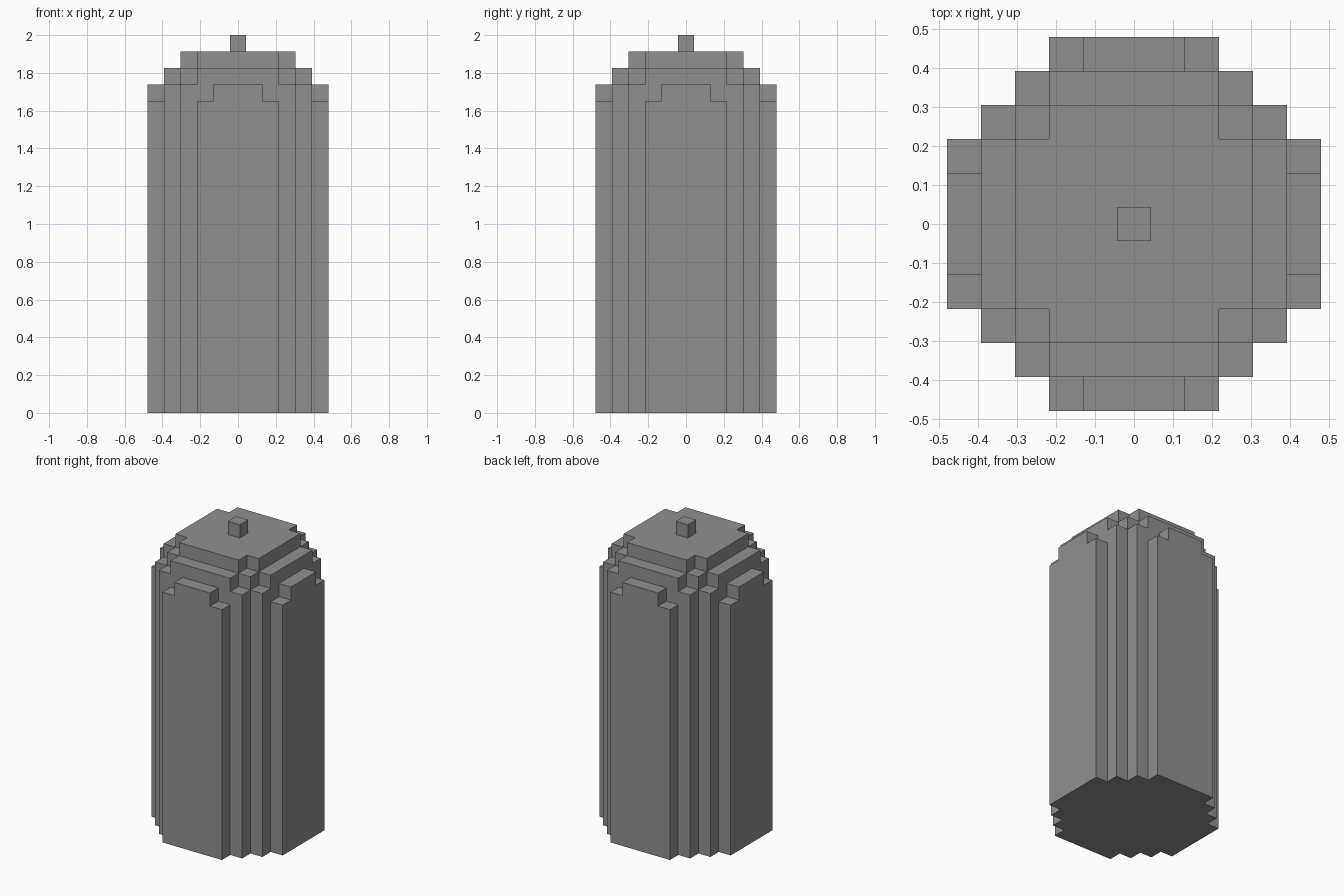
import bpy
import bmesh
from mathutils import Matrix, Vector

default = bpy.data.objects.get("Cube")
if default:
    bpy.data.objects.remove(default, do_unlink=True)

UNIT = 2 / 23          # edge of one block
RADIUS = 5.5           # body radius in blocks
SHAFT = 17.5           # height of the dome's centre in blocks
LAYERS = 22            # body height in blocks, without the tip

grey = bpy.data.materials.new("stone grey")
grey.use_nodes = True
colour = (0.28, 0.28, 0.28, 1)
grey.diffuse_color = colour
grey.node_tree.nodes["Principled BSDF"].inputs["Base Color"].default_value = colour


def add_object(name, bm):
    mesh = bpy.data.meshes.new(name)
    bm.to_mesh(mesh)
    bm.free()
    mesh.materials.append(grey)
    obj = bpy.data.objects.new(name, mesh)
    bpy.context.collection.objects.link(obj)
    return obj


def filled(i, j, k):
    """Is this block inside a straight round shaft with a half-sphere dome?"""
    if not 0 <= k < LAYERS:
        return False
    rise = max(0, k + 0.5 - SHAFT)
    return i * i + j * j + rise * rise <= RADIUS ** 2 + 0.001


# Body: only the outer faces of the blocks, merged into large flat faces
bm = bmesh.new()
axes = [Vector(row) for row in Matrix.Identity(3)]
span = range(-5, 6)
for i in span:
    for j in span:
        for k in range(LAYERS):
            if not filled(i, j, k):
                continue
            centre = Vector((i, j, k + 0.5))
            for a in range(3):
                for sign in (-1, 1):
                    n = axes[a] * sign
                    if filled(i + n.x, j + n.y, k + n.z):
                        continue
                    u = axes[(a + 1) % 3] / 2
                    v = axes[(a + 2) % 3] / 2 * sign
                    mid = centre + n / 2
                    corners = (mid - u - v, mid + u - v, mid + u + v, mid - u + v)
                    bm.faces.new([bm.verts.new(c * UNIT) for c in corners])
bmesh.ops.remove_doubles(bm, verts=bm.verts, dist=UNIT / 100)
bmesh.ops.dissolve_limit(bm, angle_limit=0.01, verts=bm.verts, edges=bm.edges)
add_object("domed_body", bm)

# Tip: a single block on the dome
bm = bmesh.new()
bmesh.ops.create_cube(bm, size=UNIT,
                      matrix=Matrix.Translation((0, 0, (LAYERS + 0.5) * UNIT)))
add_object("top_knob", bm)
